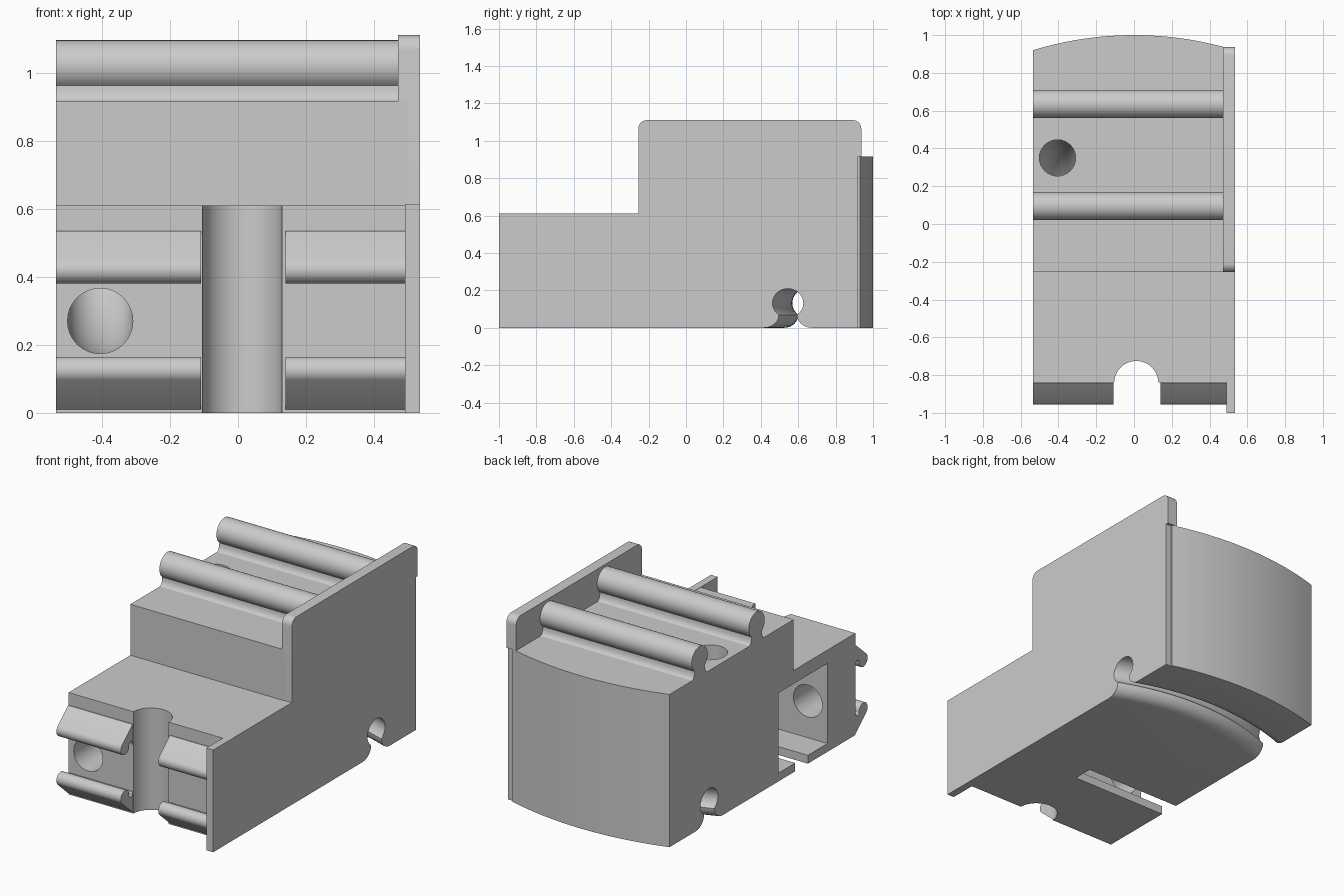
import bpy, bmesh
from math import sin, cos, pi, acos, sqrt, asin

if "Cube" in bpy.data.objects:
    bpy.data.objects.remove(bpy.data.objects["Cube"], do_unlink=True)

grey = bpy.data.materials.new("light_grey_plastic")
grey.use_nodes = True
grey.diffuse_color = (0.6, 0.6, 0.6, 1)
grey.node_tree.nodes["Principled BSDF"].inputs["Base Color"].default_value = (0.6, 0.6, 0.6, 1)


def loft(name, rings):
    """Closed solid through a list of equally long point rings."""
    bm = bmesh.new()
    vs = [[bm.verts.new(p) for p in ring] for ring in rings]
    n = len(vs[0])
    for a, b in zip(vs, vs[1:]):
        for i in range(n):
            j = (i + 1) % n
            bm.faces.new((a[i], a[j], b[j], b[i]))
    bm.faces.new(vs[0])
    bm.faces.new(vs[-1])
    bmesh.ops.recalc_face_normals(bm, faces=bm.faces)
    mesh = bpy.data.meshes.new(name)
    bm.to_mesh(mesh)
    bm.free()
    mesh.materials.append(grey)
    obj = bpy.data.objects.new(name, mesh)
    bpy.context.collection.objects.link(obj)
    return obj


def prism_x(name, pts, x0, x1):
    return loft(name, [[(x, y, z) for y, z in pts] for x in (x0, x1)])


def prism_z(name, pts, z0, z1):
    return loft(name, [[(x, y, z) for x, y in pts] for z in (z0, z1)])


def box(name, x0, x1, y0, y1, z0, z1):
    return prism_z(name, [(x0, y0), (x1, y0), (x1, y1), (x0, y1)], z0, z1)


def arc(cx, cy, r, a0, a1, n):
    return [(cx + r * cos(a0 + (a1 - a0) * i / n),
             cy + r * sin(a0 + (a1 - a0) * i / n)) for i in range(n + 1)]


def keyhole(r, zc, flare, neck):
    """Round bead on a flared neck, standing on height zero."""
    a0 = -acos(neck / r)
    h = zc + r * sin(a0)
    half = [(flare - (flare - neck) * sin(t * pi / 12), h * (1 - cos(t * pi / 12)))
            for t in range(6)]
    half += arc(0, zc, r, a0, pi / 2, 14)
    return half + [(-u, v) for u, v in reversed(half[:-1])]


def cut(obj, cutters):
    for c in cutters:
        m = obj.modifiers.new(c.name, 'BOOLEAN')
        m.operation, m.solver, m.object = 'DIFFERENCE', 'EXACT', c
        bpy.context.view_layer.objects.active = obj
        bpy.ops.object.modifier_apply(modifier=m.name)


# Body: plan with a wire channel at the front and a bowed back
BACK_R, BACK_C = 1.83, -0.83
X0, X1 = -0.535, 0.5
plan = [(X0, -0.84)]
plan += [(-0.105, -0.84)] + arc(0.012, -0.842, 0.117, pi, 0, 24)[1:-1] + [(0.129, -0.84)]
plan += [(X1, -0.84)]
plan += arc(0, BACK_C, BACK_R, acos(X1 / BACK_R), acos(X0 / BACK_R), 28)
body = prism_z("body", plan, 0, 0.915)

# Cutters: step, side chamber, floor slot
step = box("step_cutter", -1, 1, -1.2, -0.255, 0.61, 1.2)
chamber = box("chamber_cutter", -0.7, 0.1, -0.575, -0.11, 0.05, 0.53)
slot = box("slot_cutter", -0.7, 0.1, -0.39, -0.27, -0.1, 0.2)

# Curved wire tunnel from the front face up to the top face
HX, HZ, HY, HR, BEND = -0.405, 0.27, 0.35, 0.096, 0.45
bend_y = HY - BEND
path = [(-1.0, HZ, 0)]
path += [(bend_y + BEND * sin(t * pi / 24), HZ + BEND * (1 - cos(t * pi / 24)), t * pi / 24)
         for t in range(13)]
path += [(HY, 1.1, pi / 2)]
rings = []
for y, z, a in path:
    rings.append([(HX + HR * cos(k * pi / 16),
                   y - HR * sin(k * pi / 16) * sin(a),
                   z + HR * sin(k * pi / 16) * cos(a)) for k in range(32)])
tunnel = loft("tunnel_cutter", rings)

# Keyhole groove in the underside, concentric with the bowed back
groove_r = sqrt(0.535 ** 2 + (0.545 - BACK_C) ** 2)
profile = [(0.12, -0.05)] + keyhole(0.077, 0.132, 0.12, 0.045) + [(-0.12, -0.05)]
rings = []
for i in range(33):
    a = (i / 16 - 1) * 0.48
    rings.append([((groove_r + u) * sin(a), BACK_C + (groove_r + u) * cos(a), v)
                  for u, v in profile])
groove = loft("groove_cutter", rings)
cut(body, [step, chamber, slot, tunnel, groove])

# Side plate: low front part and tall rounded rear part
plate_front = box("side_plate_front", 0.49, 0.535, -1, -0.255, 0, 0.612)
r = 0.045
outline = [(-0.255, 0), (0.92, 0), (0.92, 0.915), (0.937, 0.915)]
outline += arc(0.937 - r, 1.11 - r, r, 0, pi / 2, 8)
outline += arc(-0.255 + r, 1.11 - r, r, pi / 2, pi, 8)
plate_rear = prism_x("side_plate_rear", outline, 0.47, 0.535)
cut(plate_rear, [groove])

parts = [body, plate_front, plate_rear]

# Two beaded rails across the top
for label, y in (("front", 0.095), ("rear", 0.635)):
    pts = [(y + u, 0.914 + v) for u, v in keyhole(0.075, 0.106, 0.075, 0.048)]
    parts.append(prism_x("top_rail_" + label, pts, X0, 0.48))

# Snap hooks on the front, upper and mirrored lower, either side of the channel
hook = [(-0.82, 0.535), (-0.845, 0.535)]
hook += arc(-0.915, 0.42, 0.04, pi * 0.75, pi * 2.05, 16)
hook += [(-0.868, 0.438), (-0.857, 0.44), (-0.847, 0.432), (-0.842, 0.415), (-0.82, 0.4)]
for side, x0, x1 in (("right", X0, -0.108), ("left", 0.14, 0.495)):
    parts.append(prism_x("upper_hook_" + side, hook, x0, x1))
    parts.append(prism_x("lower_hook_" + side, [(y, 0.545 - z) for y, z in hook], x0, x1))

# Remove the cutters, then shade rounded faces smooth and keep edges sharp
for c in (step, chamber, slot, tunnel, groove):
    bpy.data.objects.remove(c, do_unlink=True)
bpy.ops.object.select_all(action='DESELECT')
for p in parts:
    p.select_set(True)
bpy.context.view_layer.objects.active = body
bpy.ops.object.shade_smooth_by_angle(angle=pi / 6)
